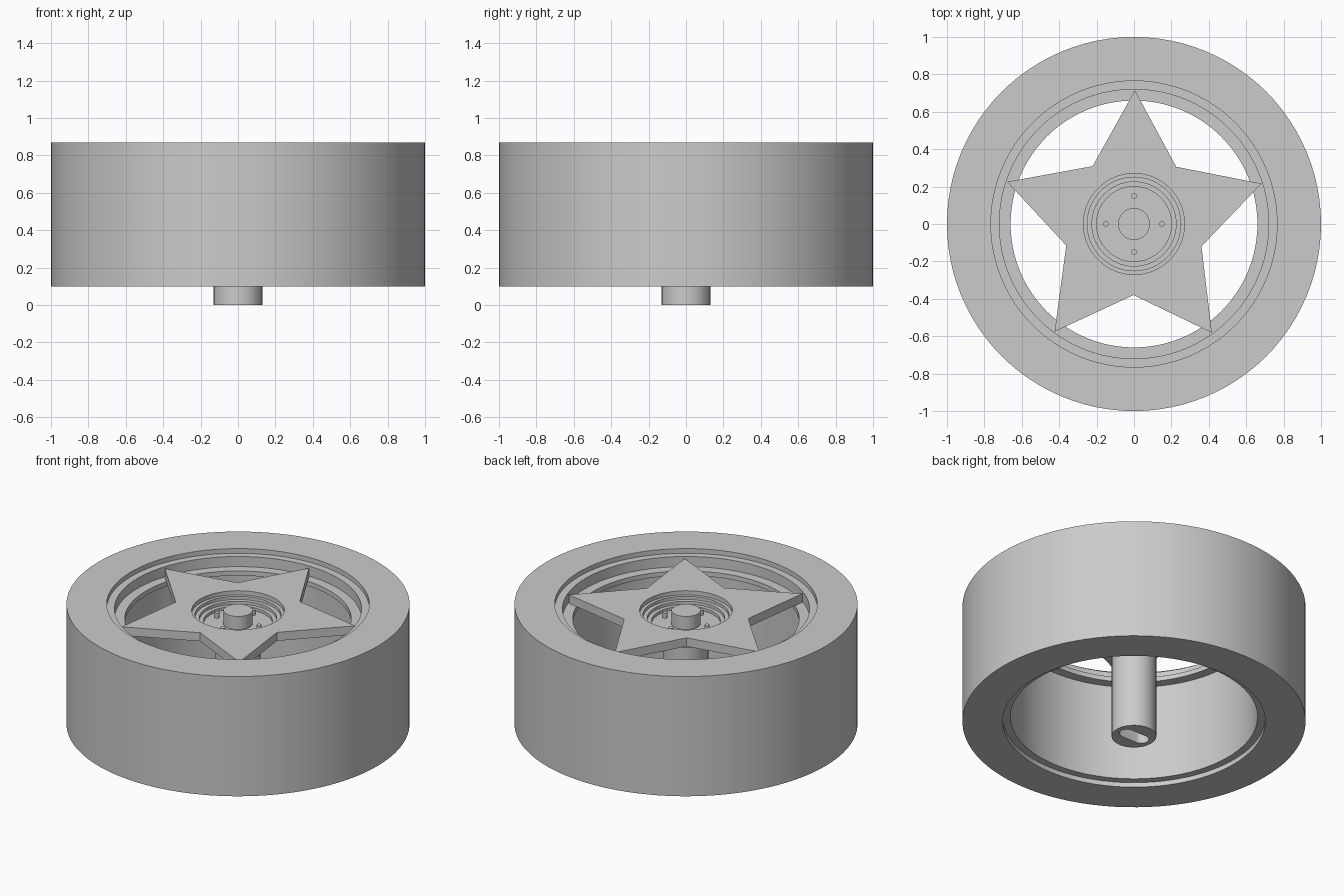
import bpy, bmesh
from math import cos, sin, pi, radians

cube = bpy.data.objects.get("Cube")
if cube:
    bpy.data.objects.remove(cube, do_unlink=True)

grey = bpy.data.materials.new("plain_grey")
grey.use_nodes = True
colour = (0.6, 0.6, 0.6, 1)
grey.diffuse_color = colour
grey.node_tree.nodes["Principled BSDF"].inputs["Base Color"].default_value = colour


def finish(name, bm):
    bmesh.ops.remove_doubles(bm, verts=bm.verts, dist=1e-5)
    bmesh.ops.recalc_face_normals(bm, faces=bm.faces)
    mesh = bpy.data.meshes.new(name)
    bm.to_mesh(mesh)
    bm.free()
    mesh.materials.append(grey)
    ob = bpy.data.objects.new(name, mesh)
    bpy.context.collection.objects.link(ob)
    bpy.ops.object.select_all(action='DESELECT')
    bpy.context.view_layer.objects.active = ob
    ob.select_set(True)
    bpy.ops.object.shade_smooth_by_angle(angle=radians(30))
    return ob


def add_loop(bm, points, z):
    verts = [bm.verts.new((x, y, z)) for x, y in points]
    return [bm.edges.new((verts[i - 1], verts[i])) for i in range(len(verts))]


def lathe(name, profile, closed=True, steps=96):
    """Spin an (r, z) profile around the z axis."""
    bm = bmesh.new()
    verts = [bm.verts.new((r, 0, z)) for r, z in profile]
    edges = [bm.edges.new(pair) for pair in zip(verts, verts[1:])]
    if closed:
        edges.append(bm.edges.new((verts[-1], verts[0])))
    bmesh.ops.spin(bm, geom=verts + edges, cent=(0, 0, 0), axis=(0, 0, 1),
                   angle=2 * pi, steps=steps, use_merge=True)
    return finish(name, bm)


def plate(name, outlines, z0, z1):
    """Extrude an outline, with optional inner hole outlines, from z0 to z1."""
    bm = bmesh.new()
    edges = []
    for points in outlines:
        edges += add_loop(bm, points, z0)
    bmesh.ops.triangle_fill(bm, edges=edges, use_beauty=True, normal=(0, 0, 1))
    result = bmesh.ops.extrude_face_region(bm, geom=bm.faces[:], use_keep_orig=True)
    top = [v for v in result["geom"] if isinstance(v, bmesh.types.BMVert)]
    bmesh.ops.translate(bm, verts=top, vec=(0, 0, z1 - z0))
    return finish(name, bm)


def circle(r, n=64, cx=0.0, cy=0.0):
    return [(cx + r * cos(2 * pi * i / n), cy + r * sin(2 * pi * i / n)) for i in range(n)]


# Tyre and the rim set slightly into it at both ends
BOTTOM, TOP = 0.1, 0.87
lathe("tyre", [(0.765, BOTTOM), (1, BOTTOM), (1, TOP), (0.765, TOP)])
lathe("rim", [(0.72, BOTTOM + 0.03), (0.765, BOTTOM + 0.03), (0.765, TOP - 0.03),
              (0.72, TOP - 0.03), (0.72, 0.775), (0.66, 0.775), (0.66, 0.745), (0.72, 0.745)])

# Five-pointed star spoke with a round opening for the hub
star = []
for i in range(10):
    r = 0.38 if i % 2 else 0.715
    a = radians(89.6 + 36 * i)
    star.append((r * cos(a), r * sin(a)))
plate("star_spokes", [star, circle(0.27)], 0.775, 0.83)

# Stepped hub cup
lathe("hub_cup", [(0, 0.715), (0.27, 0.715), (0.27, 0.803), (0.25, 0.803), (0.25, 0.783),
                  (0.225, 0.783), (0.225, 0.764), (0.2, 0.764), (0.2, 0.745), (0, 0.745)],
      closed=False)
plate("hub_cap", [circle(0.085)], 0.745, 0.83)

# Four bolts around the cap
for i in range(4):
    a = i * pi / 2
    plate(f"bolt_{i + 1}", [circle(0.015, 16, 0.15 * cos(a), 0.15 * sin(a))], 0.745, 0.777)

# Axle shaft with a rounded slot in its lower end
slot = []
for side in (1, -1):
    for k in range(13):
        a = -pi / 2 + pi * k / 12
        slot.append((side * (0.055 + 0.045 * cos(a)), side * 0.045 * sin(a)))
plate("axle_socket", [circle(0.13), slot], 0, 0.4)
plate("axle_shaft", [circle(0.13)], 0.4, 0.715)
